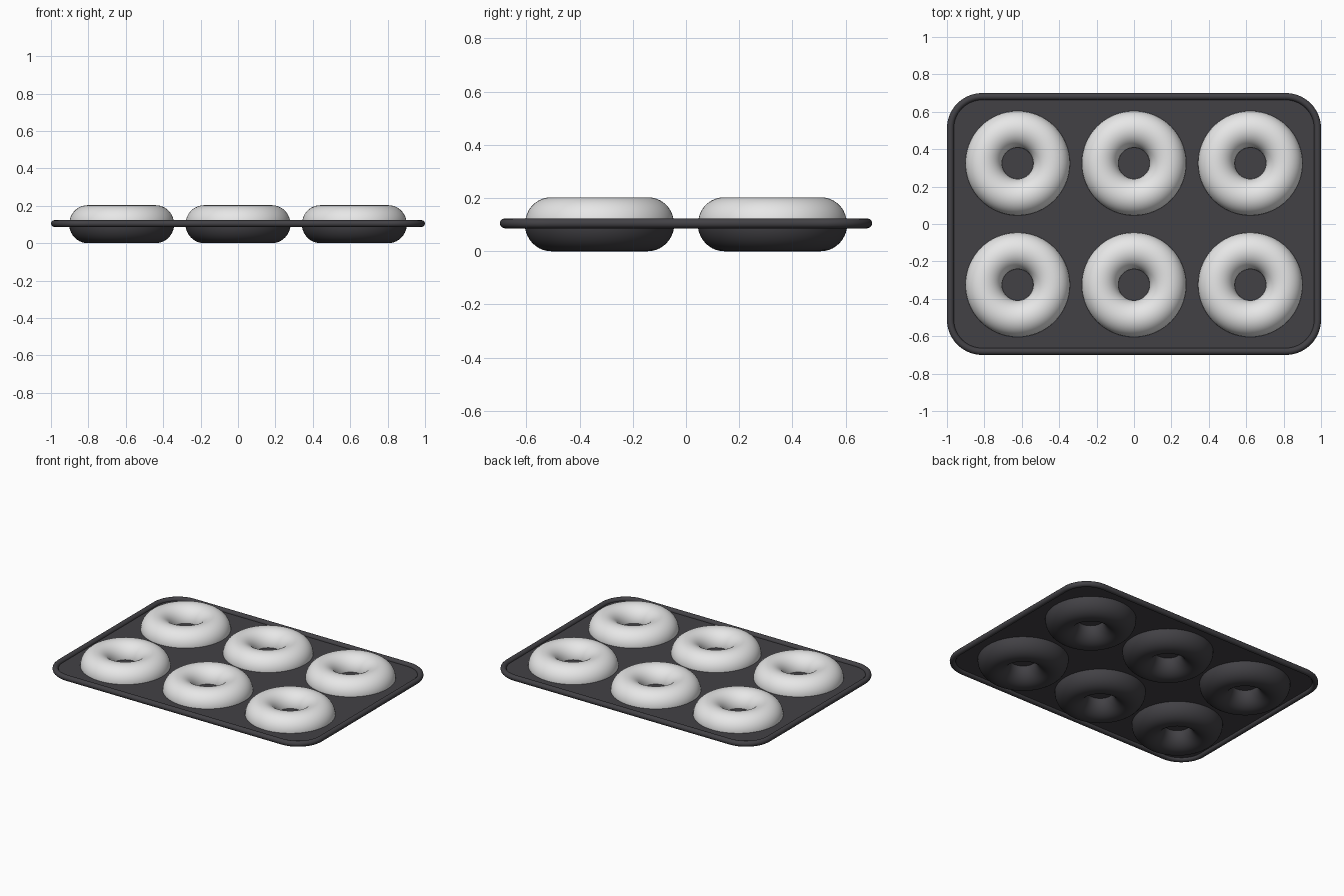
import bpy, bmesh
from math import sin, cos, pi, tau
from mathutils import Vector

cube = bpy.data.objects.get("Cube")
if cube:
    bpy.data.objects.remove(cube, do_unlink=True)

LEVEL = 0.105      # height of the pan sheet
RIM = 0.0185       # radius of the rolled rim
MAJOR = 0.1815     # ring radius of a doughnut


def material(name, color):
    m = bpy.data.materials.new(name)
    m.use_nodes = True
    m.diffuse_color = color
    m.node_tree.nodes["Principled BSDF"].inputs["Base Color"].default_value = color
    return m


def add(name, data, mat, location=(0, 0, 0)):
    if not data.materials:
        data.materials.append(mat)
    obj = bpy.data.objects.new(name, data)
    obj.location = location
    bpy.context.collection.objects.link(obj)
    return obj


def rounded_rectangle(hx, hy, r, steps=14):
    """Corner arcs joined into one closed outline, counter-clockwise."""
    points = []
    for i, (sx, sy) in enumerate([(1, 1), (-1, 1), (-1, -1), (1, -1)]):
        for k in range(steps + 1):
            a = (i + k / steps) * pi / 2
            points.append((sx * (hx - r) + r * cos(a), sy * (hy - r) + r * sin(a), 0))
    return points


def ring_mesh(name, tube, depth, start, sweep, steps):
    """Revolve an arc of an elliptical tube section around z."""
    bm = bmesh.new()
    closed = sweep >= tau
    count = steps if closed else steps + 1
    verts = []
    for k in range(count):
        a = start + sweep * k / steps
        verts.append(bm.verts.new((MAJOR + tube * cos(a), 0, depth * sin(a))))
    edges = [bm.edges.new(pair) for pair in zip(verts, verts[1:])]
    if closed:
        edges.append(bm.edges.new((verts[-1], verts[0])))
    bmesh.ops.spin(bm, geom=verts + edges, cent=(0, 0, 0), axis=(0, 0, 1),
                   angle=tau, steps=64, use_duplicate=False)
    bmesh.ops.remove_doubles(bm, verts=bm.verts, dist=0.0001)
    bmesh.ops.recalc_face_normals(bm, faces=bm.faces)
    # The lowest face must look down
    bm.normal_update()
    lowest = min(bm.faces, key=lambda f: f.calc_center_median().z)
    if lowest.normal.z > 0:
        bmesh.ops.reverse_faces(bm, faces=bm.faces)
    for f in bm.faces:
        f.smooth = True
    mesh = bpy.data.meshes.new(name)
    bm.to_mesh(mesh)
    bm.free()
    return mesh


dark = material("dark pan metal", (0.055, 0.053, 0.060, 1))
dough = material("pale dough", (0.8, 0.8, 0.8, 1))

outline = rounded_rectangle(1 - RIM, 0.70 - RIM, 0.17)

# Flat sheet of the pan
sheet = bpy.data.meshes.new("pan_sheet")
sheet.from_pydata(outline, [], [list(range(len(outline)))])
add("pan_sheet", sheet, dark, (0, 0, LEVEL))

# Rolled rim
rim = bpy.data.curves.new("pan_rim", "CURVE")
rim.dimensions = "3D"
rim.bevel_depth = RIM
rim.bevel_resolution = 4
spline = rim.splines.new("POLY")
spline.points.add(len(outline) - 1)
for point, co in zip(spline.points, outline):
    point.co = (*co, 1)
spline.use_cyclic_u = True
spline.use_smooth = True
add("pan_rim", rim, dark, (0, 0, LEVEL))

# Cups below the sheet and doughnuts resting in them
cup = ring_mesh("cup", 0.1, LEVEL, pi, pi, 20)
doughnut = ring_mesh("doughnut", 0.098, 0.098, 0, tau, 36)
for row, y in (("front", -0.325), ("back", 0.325)):
    for column, x in (("right", -0.622), ("middle", 0), ("left", 0.622)):
        add(f"cup_{row}_{column}", cup, dark, (x, y, LEVEL))
        add(f"doughnut_{row}_{column}", doughnut, dough, (x, y, LEVEL))
